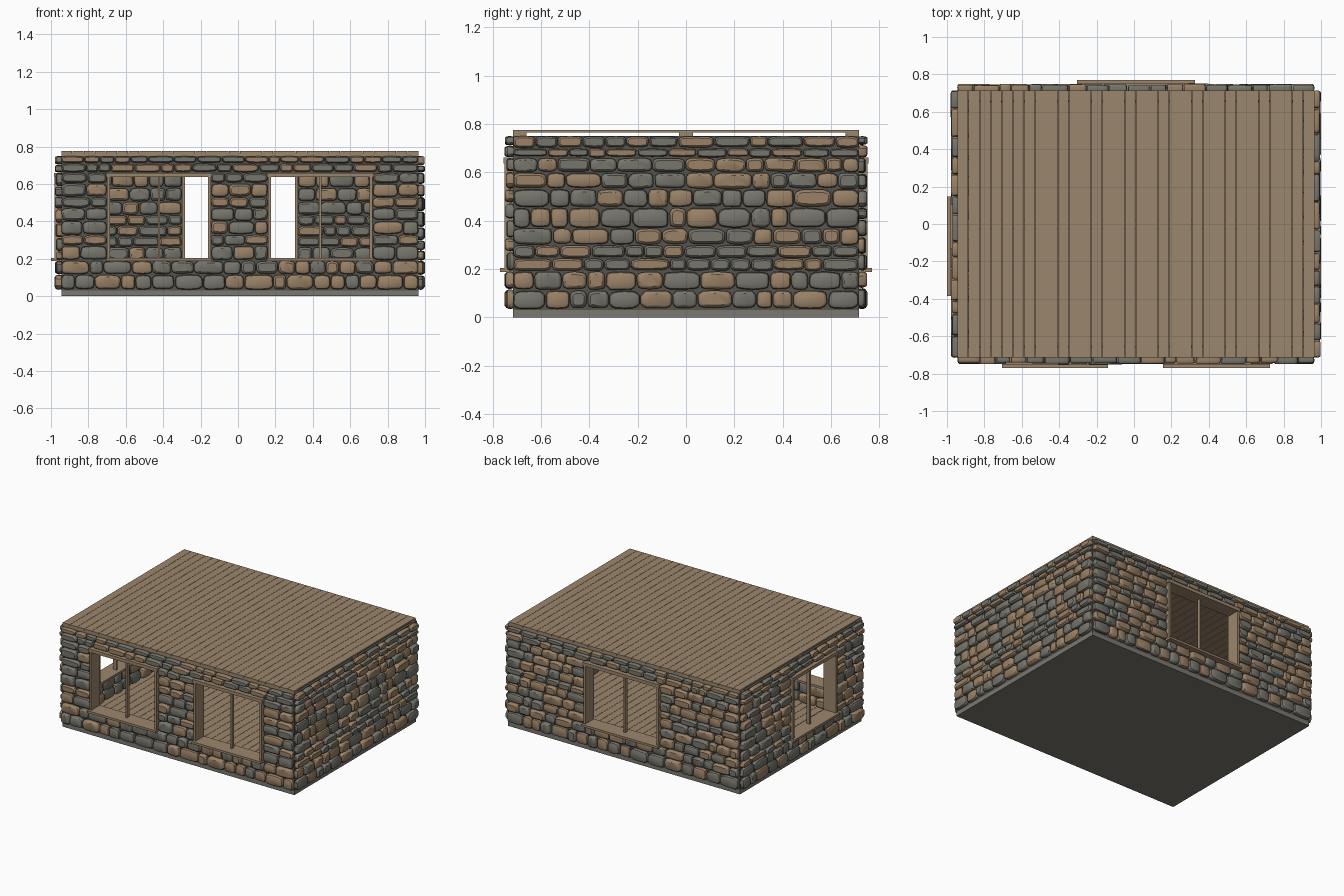
import bpy, bmesh, math, random
from mathutils import Vector

if "Cube" in bpy.data.objects:
    bpy.data.objects.remove(bpy.data.objects["Cube"])

random.seed(7)
X0, X1, Y = -0.945, 0.965, 0.715      # footprint of slab, wall core and roof
Z0, Z1 = 0.03, 0.75                   # wall bottom and top
CORE = 0.03                           # wall core thickness
WZ0, WZ1 = 0.19, 0.66                 # window heights


def material(name, rgb):
    m = bpy.data.materials.new(name)
    m.diffuse_color = (*rgb, 1)
    m.use_nodes = True
    m.node_tree.nodes["Principled BSDF"].inputs["Base Color"].default_value = m.diffuse_color
    return m


WOOD = material("wood", (0.33, 0.24, 0.15))
TAN = material("tan stone", (0.32, 0.22, 0.135))
GREY = material("grey stone", (0.185, 0.18, 0.15))
MORTAR = material("dark mortar", (0.09, 0.088, 0.075))
SLAB = material("foundation grey", (0.2, 0.19, 0.16))


def finish(name, bm, mats, smooth=None):
    bmesh.ops.recalc_face_normals(bm, faces=bm.faces)
    me = bpy.data.meshes.new(name)
    bm.to_mesh(me)
    bm.free()
    for m in mats:
        me.materials.append(m)
    if smooth:
        me.shade_smooth()
        me.set_sharp_from_angle(angle=math.radians(smooth))
    ob = bpy.data.objects.new(name, me)
    bpy.context.collection.objects.link(ob)
    return ob


def box(bm, a, b):
    """Axis-aligned box between two opposite corners."""
    vs = bmesh.ops.create_cube(bm, size=1)["verts"]
    for v in vs:
        v.co = Vector([(p + q) / 2 + c * abs(q - p) for p, q, c in zip(a, b, v.co)])


# Each wall maps (u along wall, z, d outward from core face) to world space
WALLS = {
    "front": (lambda u, z, d: Vector((u, -Y - d, z)), X0, X1, [(-0.70, -0.145), (0.16, 0.72)]),
    "back": (lambda u, z, d: Vector((u, Y + d, z)), X0, X1, [(-0.30, 0.32)]),
    "right": (lambda u, z, d: Vector((X1 + d, u, z)), -Y, Y, []),
    "left": (lambda u, z, d: Vector((X0 - d, u, z)), -Y, Y, [(-0.38, 0.14)]),
}


def spans(u0, u1, wins):
    """Stretches of wall left between the windows."""
    edges = [u0] + [e for w in wins for e in w] + [u1]
    return list(zip(edges[::2], edges[1::2]))


def stone(bm, P, u0, u1, z0, z1, base, out):
    """One rounded field stone standing out of the wall."""
    n = 14
    cu, cz, ru, rz = (u0 + u1) / 2, (z0 + z1) / 2, (u1 - u0) / 2, (z1 - z0) / 2
    depth = random.uniform(0.024, 0.035)
    power = random.uniform(0.42, 0.6)
    shape = []
    for i in range(n):
        a = 2 * math.pi * (i + 0.5) / n
        c, s = math.cos(a), math.sin(a)
        k = random.uniform(0.95, 1.03)
        shape.append((k * math.copysign(abs(c) ** power, c), k * math.copysign(abs(s) ** power, s)))
    inset = min(ru, rz)
    rings = []
    for off, d in ((0.06, 0), (0, 0.5), (0.1, 0.82), (0.32, 1)):
        fu, fz = ru - off * inset, rz - off * inset
        rings.append([bm.verts.new(P(cu + x * fu, cz + y * fz, base + out * d * depth)) for x, y in shape])
    faces = [bm.faces.new(rings[-1])]
    for r, t in zip(rings, rings[1:]):
        for i in range(n):
            j = (i + 1) % n
            faces.append(bm.faces.new((r[i], r[j], t[j], t[i])))
    mi = 0 if random.random() < 0.46 else 1
    for f in faces:
        f.material_index = mi


def courses():
    """Course heights: below, beside and above the windows."""
    rows = []
    for a, b, n in ((Z0 + 0.003, WZ0, 2), (WZ0, WZ1, 7), (WZ1, Z1, 2)):
        w = [random.uniform(0.75, 1.25) for _ in range(n)]
        z = a
        for k in w:
            h = (b - a) * k / sum(w)
            rows.append((z, z + h))
            z += h
    return rows


def stone_face(name, P, u0, u1, wins, base, out):
    bm = bmesh.new()
    for z0, z1 in courses():
        beside = z0 > WZ0 - 0.01 and z1 < WZ1 + 0.01
        for a, b in spans(u0, u1, wins if beside else []):
            n = max(1, round((b - a) / 0.108))
            w = [random.uniform(0.6, 1.45) for _ in range(n)]
            u = a
            for k in w:
                e = u + (b - a) * k / sum(w)
                j = random.uniform(0, 0.005)
                stone(bm, P, u + 0.001, e - 0.001, z0 + 0.001 + j, z1 - 0.001, base, out)
                u = e
    finish(name, bm, [TAN, GREY], 35)


for side, (P, u0, u1, wins) in WALLS.items():
    # mortar core with window openings
    bm = bmesh.new()
    trim = 0 if side in ("front", "back") else CORE
    for a, b in spans(u0 + trim, u1 - trim, wins):
        box(bm, P(a, Z0, 0), P(b, Z1, -CORE))
    for a, b in wins:
        box(bm, P(a, Z0, 0), P(b, WZ0, -CORE))
        box(bm, P(a, WZ1, 0), P(b, Z1, -CORE))
    finish(side + "_wall_core", bm, [MORTAR])

    # stone facing outside and inside
    stone_face(side + "_outer_stones", P, u0, u1, wins, 0, 1)
    stone_face(side + "_inner_stones", P, u0 + CORE, u1 - CORE, wins, -CORE, -1)

    # window frames: lining boards, sill and middle bar
    for i, (a, b) in enumerate(wins):
        bm = bmesh.new()
        t, inner, outer = 0.016, -0.065, 0.04
        box(bm, P(a, WZ0, inner), P(a + t, WZ1 - 0.024, outer - 0.004))
        box(bm, P(b - t, WZ0, inner), P(b, WZ1 - 0.024, outer - 0.004))
        box(bm, P(a - 0.006, WZ1 - 0.024, inner), P(b + 0.006, WZ1, outer))
        box(bm, P(a - 0.006, WZ0 - 0.002, inner), P(b + 0.006, WZ0 + 0.014, 0.055))
        m = (a + b) / 2
        box(bm, P(m - 0.006, WZ0, -0.03), P(m + 0.006, WZ1 - 0.02, -0.005))
        finish(f"{side}_window_frame_{i + 1}", bm, [WOOD])

# foundation slab
bm = bmesh.new()
box(bm, (X0, -Y, 0), (X1, Y, Z0))
finish("foundation_slab", bm, [SLAB])


def planks(name, x0, x1, y, z0, z1, n):
    bm = bmesh.new()
    p = (x1 - x0) / n
    for i in range(n):
        box(bm, (x0 + i * p + 0.001, -y, z0), (x0 + (i + 1) * p - 0.001, y, z1))
    finish(name, bm, [WOOD])


# floor boards and flat roof boards
planks("floor_boards", X0 + CORE, X1 - CORE, Y - CORE, Z0, Z0 + 0.01, 31)
planks("roof_boards", X0, X1, Y, 0.764, 0.775, 32)

# roof battens resting on the walls
bm = bmesh.new()
for y in (-Y + 0.028, 0, Y - 0.028):
    box(bm, (X0, y - 0.028, Z1), (X1, y + 0.028, 0.764))
finish("roof_battens", bm, [WOOD])
